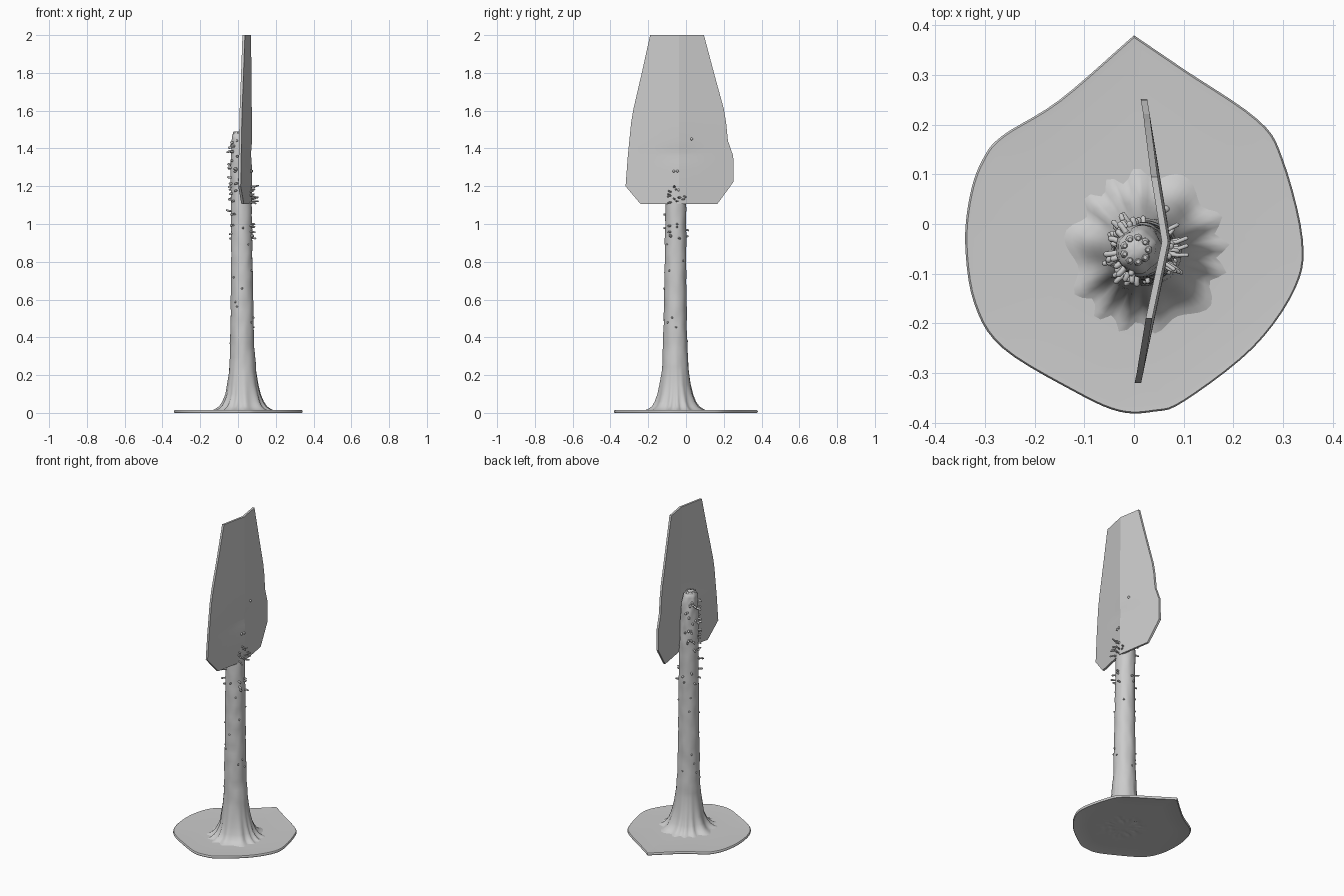
import bpy, bmesh, math, random
from mathutils import Vector, noise

random.seed(4)
cube = bpy.data.objects.get("Cube")
if cube:
    bpy.data.objects.remove(cube, do_unlink=True)

grey = bpy.data.materials.new("plain grey")
grey.use_nodes = True
grey.diffuse_color = (0.6, 0.6, 0.6, 1)
grey.node_tree.nodes["Principled BSDF"].inputs["Base Color"].default_value = (0.6, 0.6, 0.6, 1)


def finish(bm, name, angle):
    bmesh.ops.recalc_face_normals(bm, faces=bm.faces)
    mesh = bpy.data.meshes.new(name)
    bm.to_mesh(mesh)
    bm.free()
    obj = bpy.data.objects.new(name, mesh)
    bpy.context.collection.objects.link(obj)
    mesh.materials.append(grey)
    bpy.ops.object.select_all(action='DESELECT')
    obj.select_set(True)
    bpy.context.view_layer.objects.active = obj
    bpy.ops.object.shade_smooth_by_angle(angle=math.radians(angle))
    return obj


def loft(bm, rings):
    """Skin a list of equal point rings and cap both ends."""
    rows = [[bm.verts.new(p) for p in ring] for ring in rings]
    n = len(rows[0])
    for a, b in zip(rows, rows[1:]):
        for i in range(n):
            j = (i + 1) % n
            bm.faces.new((a[i], a[j], b[j], b[i]))
    bm.faces.new(rows[0])
    bm.faces.new(rows[-1])


def tube(bm, points, radii, sides=7):
    rings = []
    for i, p in enumerate(points):
        d = points[min(i + 1, len(points) - 1)] - points[max(i - 1, 0)]
        q = d.to_track_quat('Z', 'Y')
        rings.append([p + q @ Vector((math.cos(t), math.sin(t), 0)) * radii[i]
                      for t in (math.tau * k / sides for k in range(sides))])
    loft(bm, rings)


def interp(table, z):
    for a, b in zip(table, table[1:]):
        if z <= b[0]:
            f = (z - a[0]) / (b[0] - a[0])
            return [u + (v - u) * f for u, v in zip(a[1:], b[1:])]
    return list(table[-1][1:])


# Base plate: leaf-like outline with one pointed end
outline = [(0, .38), (.1, .312), (.25, .21), (.3, .13), (.34, -.03), (.325, -.13),
           (.24, -.25), (.1, -.358), (.04, -.378), (-.03, -.378), (-.12, -.338),
           (-.265, -.25), (-.322, -.16), (-.34, -.04), (-.33, .06), (-.305, .13),
           (-.265, .178), (-.15, .25)]
pts = [Vector((x, y, 0)) for x, y in outline]
edge = []
for i in range(len(pts)):
    p0, p1, p2, p3 = (pts[(i + k) % len(pts)] for k in (-1, 0, 1, 2))
    m1 = (p2 - p0) / 2 if i else p2 - p1
    m2 = (p3 - p1) / 2 if i < len(pts) - 1 else p2 - p1
    for k in range(5):
        t = k / 5
        edge.append(p1 * (2*t**3 - 3*t*t + 1) + m1 * (t**3 - 2*t*t + t)
                    + p2 * (3*t*t - 2*t**3) + m2 * (t**3 - t*t))

root = Vector((.028, -.058, 0))
rings = []
for s in [.05, .12, .16, .2, .24, .28, .32, .36, .4, .46, .7, .97]:
    ring = []
    for p in edge:
        q = root + (p - root) * s
        pit = max(0, 1 - abs((q - root).length - .085) / .05)
        q.z = .002 + pit * .012 * max(0, noise.noise(q * 45))
        ring.append(q)
    rings.append(ring)
for s, z in [(.99, 0), (1, .004), (1, .011), (.99, .015), (.95, .014), (.5, .014), (.2, .014)]:
    rings.append([root + (p - root) * s + Vector((0, 0, z)) for p in edge])
bm = bmesh.new()
loft(bm, rings)
finish(bm, "base_plate", 50)

# Trunk profile: height, centre x, centre y, radius
profile = [(.008, .028, -.056, .175), (.018, .028, -.056, .142), (.035, .028, -.056, .12),
           (.06, .027, -.056, .106), (.1, .026, -.056, .092), (.15, .025, -.057, .081),
           (.22, .024, -.057, .072), (.35, .022, -.057, .064), (.55, .021, -.057, .06),
           (.9, .02, -.055, .056), (1.1, .018, -.053, .055), (1.3, .012, -.052, .052),
           (1.42, .008, -.052, .046), (1.465, .005, -.052, .038), (1.485, .003, -.052, .025),
           (1.49, .003, -.052, .008)]
heights = [p[0] for p in profile[:7]] + [.22 + .025 * k for k in range(1, 49)]
heights += [1.44, 1.455, 1.465, 1.475, 1.485, 1.49]
sides = 72
bm = bmesh.new()
rings = []
for z in heights:
    cx, cy, r = interp(profile, z)
    flare = math.exp(-z / .08)
    ring = []
    for k in range(sides):
        a = math.tau * k / sides
        folds = math.sin(13 * a + 2 * math.sin(3 * a)) * flare * .1
        rough = .05 + .1 * max(0, min(1, (z - 1.15) / .2))
        d = Vector((math.cos(a), math.sin(a), 0))
        rr = r * (1 + folds + rough * noise.noise(d * 1.6 + Vector((0, 0, z * 16))))
        ring.append(Vector((cx, cy, z)) + d * rr)
    rings.append(ring)
loft(bm, rings)
finish(bm, "trunk", 60)

# Folded blade: height, rear edge y, front edge y
rows = [(1.105, -.24, .165), (1.2, -.32, .235), (1.225, -.318, .252), (1.36, -.308, .25),
        (1.44, -.3, .222), (1.54, -.29, .212), (1.61, -.278, .2), (1.8, -.234, .148),
        (2.0, -.19, .095)]
spine = -.036


def blade_x(y, z):
    slope = .21 if y < spine else .165
    crease = .005 * math.exp(-((z - 1.37) / .04) ** 2) * math.exp(-((y - spine) / .1) ** 2)
    return .074 - .005 * max(0, z - 1.5) / .5 - slope * abs(y - spine) - crease


bm = bmesh.new()
levels = sorted({r[0] for r in rows} | {1.29, 1.33, 1.38, 1.41})
grid = []
for z in levels:
    lo, hi = interp(rows, z)
    ys = [lo + (spine - lo) * k / 6 for k in range(6)] + [spine + (hi - spine) * k / 6 for k in range(7)]
    front = [Vector((blade_x(y, z), y, z)) for y in ys]
    back = [p - Vector((.013, 0, 0)) for p in reversed(front)]
    grid.append(front + back)
loft(bm, grid)
finish(bm, "blade", 9)

# Twigs and nubs on the trunk
bm = bmesh.new()


def twig(z, angle, length, r):
    cx, cy, rad = interp(profile, z)
    d = Vector((math.cos(angle), math.sin(angle), 0))
    start = Vector((cx, cy, z)) + d * (rad - .012)
    bend = Vector((random.uniform(-.3, .3), random.uniform(-.3, .3), random.uniform(-.4, .4)))
    mid = start + d * (.012 + length * .5)
    end = mid + (d + bend) * length * .5
    tip = end + (end - mid).normalized() * r * .6
    tube(bm, [start, mid, end, tip], [r, r * .85, r * .9, r * .4])


# count, lowest, highest, facing angle, spread, shortest, longest, thickness
clusters = [(14, .92, 1.0, 2.0, 3.1, .008, .024, .006),
            (12, 1.11, 1.2, 0, .75, .02, .04, .005),
            (14, 1.05, 1.22, math.pi, 1.3, .01, .03, .006),
            (30, 1.22, 1.46, math.pi, 1.5, .004, .018, .007),
            (16, .3, .9, 0, 3.1, .001, .004, .006)]
for count, lo, hi, facing, spread, short, long, r in clusters:
    for k in range(count):
        twig(random.uniform(lo, hi), facing + random.uniform(-spread, spread),
             random.uniform(short, long), r)

# Knobbly crown and nubs poking through the blade
for k in range(9):
    a = math.tau * k / 9
    base = Vector((.004 + .024 * math.cos(a), -.052 + .024 * math.sin(a), 1.46))
    tube(bm, [base, base + Vector((0, 0, .022)), base + Vector((0, 0, .03))], [.01, .009, .004])
for y, z in [(.03, 1.45), (-.065, 1.28), (-.045, 1.28), (-.04, 1.18)]:
    p = Vector((blade_x(y, z) - .006, y, z))
    tube(bm, [p, p + Vector((.01, 0, 0)), p + Vector((.014, 0, 0))], [.008, .007, .003])
finish(bm, "twigs", 60)
